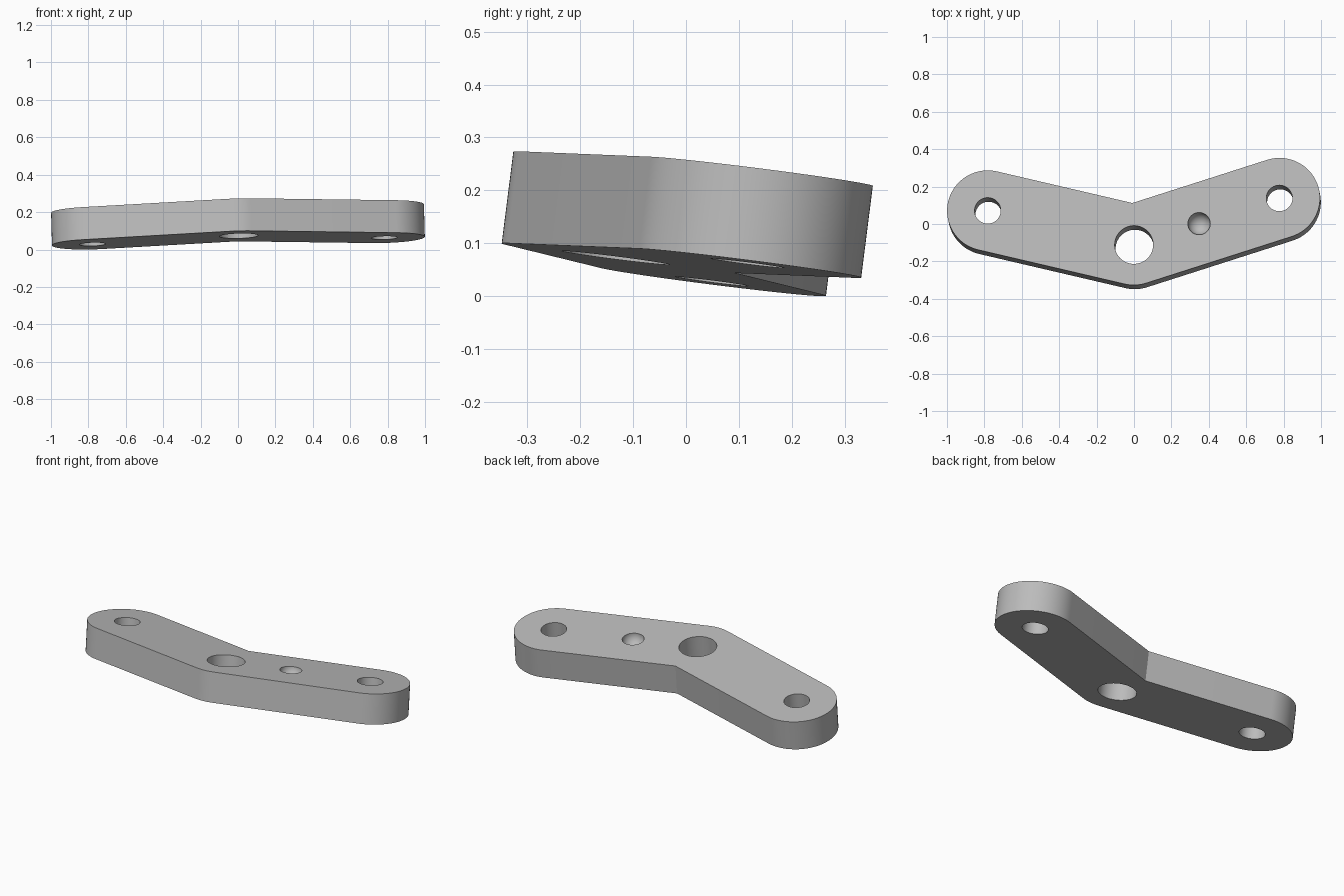
import bpy, bmesh, math
from mathutils import Matrix, Vector

cube = bpy.data.objects.get("Cube")
if cube:
    bpy.data.objects.remove(cube)

THICK = 0.175
RADIUS = 0.217
LEFT, MID, RIGHT = Vector((-0.783, 0.072)), Vector((0, -0.112)), Vector((0.777, 0.139))

# Tilted frame of the plate, with its origin on the top face
normal = Vector((-0.0275, 0.1268, 1)).normalized()
x_axis = Vector((1, 0, 0.0275)).normalized()
y_axis = normal.cross(x_axis)
frame = Matrix((x_axis, y_axis, normal)).transposed().to_4x4()
frame.translation = (0, 0, 0.232)

grey = bpy.data.materials.new("plain grey")
grey.use_nodes = True
colour = (0.5, 0.5, 0.5, 1)
grey.diffuse_color = colour
grey.node_tree.nodes["Principled BSDF"].inputs["Base Color"].default_value = colour


def make_object(name, bm):
    mesh = bpy.data.meshes.new(name)
    bm.to_mesh(mesh)
    bm.free()
    mesh.materials.append(grey)
    obj = bpy.data.objects.new(name, mesh)
    bpy.context.collection.objects.link(obj)
    obj.matrix_world = frame
    return obj


def arc(centre, start, end, steps):
    angles = [start + (end - start) * i / steps for i in range(steps + 1)]
    return [centre + RADIUS * Vector((math.cos(a), math.sin(a))) for a in angles]


# Bent link outline: two round ends, a rounded outer bend and a sharp inner bend
a1 = math.atan2(*(MID - LEFT).yx)
a2 = math.atan2(*(RIGHT - MID).yx)
quarter = math.pi / 2
inner = (a1 + a2) / 2 + quarter
reach = RADIUS / math.cos((a2 - a1) / 2)
outline = arc(LEFT, a1 + quarter, a1 + 3 * quarter, 48)
outline += arc(MID, a1 - quarter, a2 - quarter, 10)
outline += arc(RIGHT, a2 - quarter, a2 + quarter, 48)
outline.append(MID + reach * Vector((math.cos(inner), math.sin(inner))))

bm = bmesh.new()
face = bm.faces.new([bm.verts.new((p.x, p.y, -THICK)) for p in outline])
top = bmesh.ops.extrude_face_region(bm, geom=[face])["geom"]
bmesh.ops.translate(bm, vec=(0, 0, THICK), verts=[v for v in top if isinstance(v, bmesh.types.BMVert)])
bmesh.ops.recalc_face_normals(bm, faces=bm.faces)
link = make_object("bent_link_plate", bm)


def hole(name, centre, radius):
    bm = bmesh.new()
    bmesh.ops.create_cone(bm, cap_ends=True, segments=64, radius1=radius, radius2=radius, depth=THICK * 2,
                          matrix=Matrix.Translation((centre.x, centre.y, -THICK / 2)))
    return make_object(name, bm)


# Three through holes and one round dimple in the top
cutters = [hole("left_hole_cutter", LEFT, 0.07), hole("centre_hole_cutter", MID, 0.103),
           hole("right_hole_cutter", RIGHT, 0.07)]
bm = bmesh.new()
bmesh.ops.create_uvsphere(bm, u_segments=48, v_segments=25, radius=0.06,
                          matrix=Matrix.Translation((0.348, 0.002, 0)))
cutters.append(make_object("dimple_cutter", bm))

bpy.context.view_layer.objects.active = link
link.select_set(True)
for cutter in cutters:
    cutter.hide_render = True
    cut = link.modifiers.new(cutter.name, "BOOLEAN")
    cut.operation = "DIFFERENCE"
    cut.solver = "EXACT"
    cut.object = cutter
    bpy.ops.object.modifier_apply(modifier=cut.name)
    bpy.data.objects.remove(cutter)

bpy.ops.object.shade_smooth_by_angle(angle=math.radians(25))
